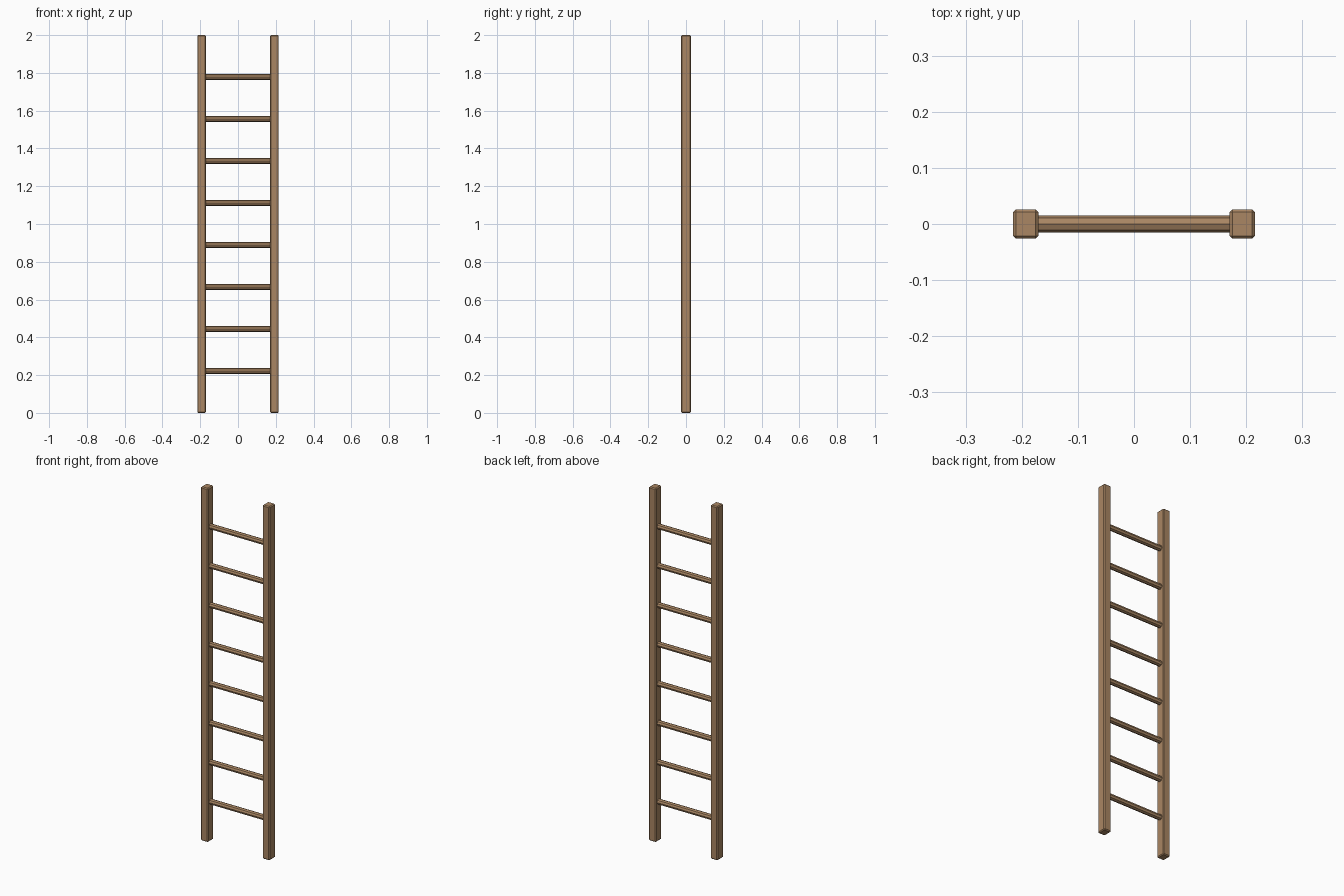
import bpy, bmesh, math
from mathutils import Matrix

if "Cube" in bpy.data.objects:
    bpy.data.objects.remove(bpy.data.objects["Cube"])

wood = bpy.data.materials.new("brown_wood")
wood.diffuse_color = (0.40, 0.24, 0.125, 1)
wood.use_nodes = True
wood.node_tree.nodes["Principled BSDF"].inputs["Base Color"].default_value = wood.diffuse_color

HEIGHT = 2.0
RAIL_X, RAIL_W, RAIL_D = 0.193, 0.045, 0.052
RUNGS, RUNG_R = 8, 0.0155


def finish(name, bm, location):
    mesh = bpy.data.meshes.new(name)
    bm.to_mesh(mesh)
    bm.free()
    mesh.materials.append(wood)
    obj = bpy.data.objects.new(name, mesh)
    obj.location = location
    bpy.context.collection.objects.link(obj)
    return obj


# Side rails: chamfered square posts
for side, x in (("left", -RAIL_X), ("right", RAIL_X)):
    bm = bmesh.new()
    bmesh.ops.create_cube(bm, size=1, matrix=Matrix.Diagonal((RAIL_W, RAIL_D, HEIGHT, 1)))
    bmesh.ops.bevel(bm, geom=bm.edges[:], offset=0.005, segments=1,
                    affect='EDGES', profile=0.5)
    finish(side + "_rail", bm, (x, 0, HEIGHT / 2))

# Rungs: eight-sided bars set into the rails, corner pointing up
for i in range(RUNGS):
    bm = bmesh.new()
    bmesh.ops.create_cone(bm, cap_ends=True, segments=8, radius1=RUNG_R, radius2=RUNG_R,
                          depth=2 * RAIL_X - 0.02, matrix=Matrix.Rotation(math.pi / 2, 4, 'Y'))
    finish(f"rung_{i + 1}", bm, (0, 0, HEIGHT * (i + 1) / (RUNGS + 1)))
